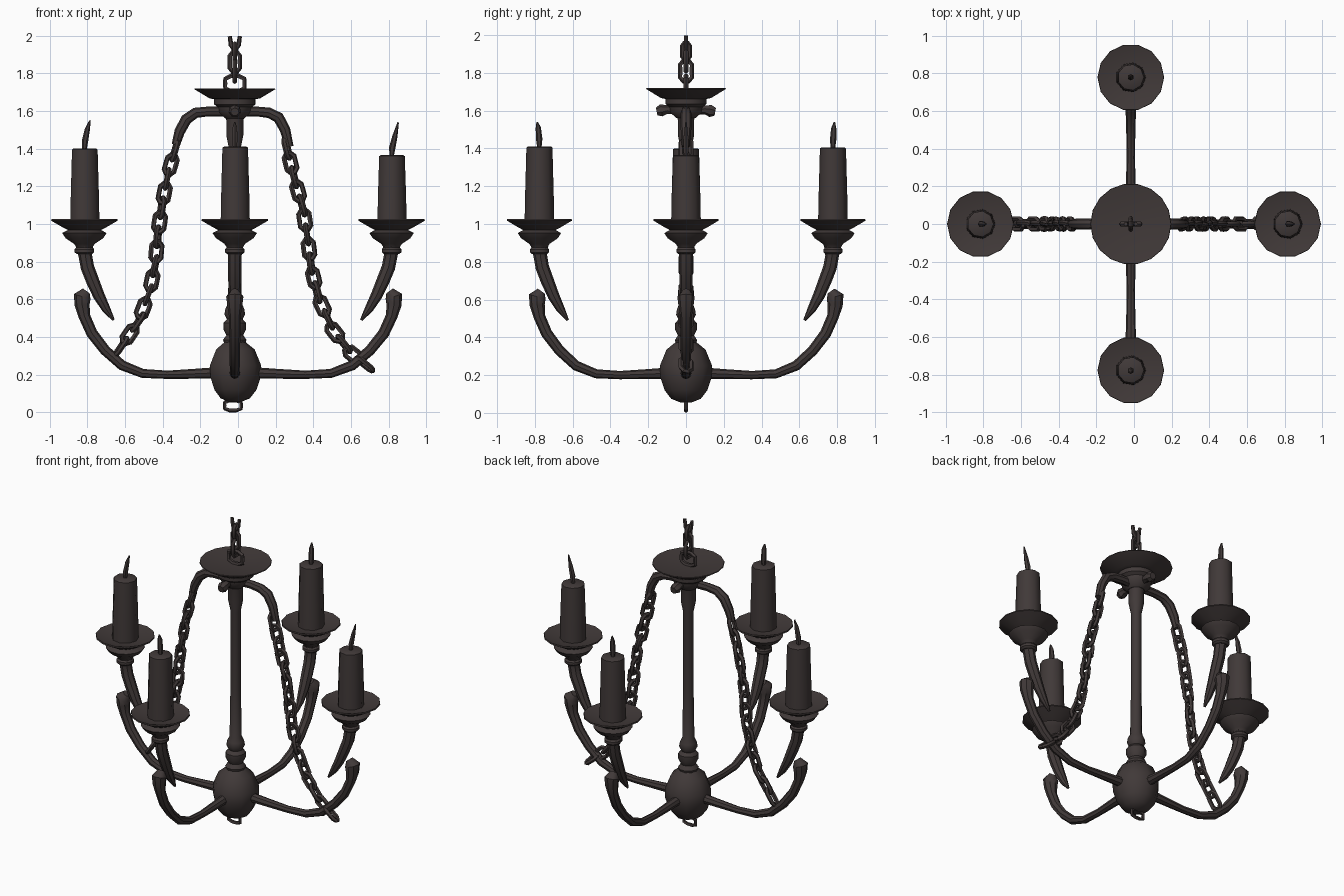
import bpy, bmesh, random
from math import cos, sin, pi
from mathutils import Vector

if "Cube" in bpy.data.objects:
    bpy.data.objects.remove(bpy.data.objects["Cube"])
random.seed(4)

iron = bpy.data.materials.new("dark_iron")
iron.use_nodes = True
colour = (0.052, 0.041, 0.040, 1)
iron.diffuse_color = colour
iron.node_tree.nodes["Principled BSDF"].inputs["Base Color"].default_value = colour

X, Y, Z = Vector((1, 0, 0)), Vector((0, 1, 0)), Vector((0, 0, 1))
AXIS = Vector((-0.017, 0, 0))


def finish(bm, name):
    bmesh.ops.recalc_face_normals(bm, faces=bm.faces)
    mesh = bpy.data.meshes.new(name)
    bm.to_mesh(mesh)
    bm.free()
    mesh.materials.append(iron)
    obj = bpy.data.objects.new(name, mesh)
    bpy.context.collection.objects.link(obj)
    bpy.ops.object.select_all(action="DESELECT")
    bpy.context.view_layer.objects.active = obj
    obj.select_set(True)
    bpy.ops.object.shade_smooth_by_angle(angle=0.7)


def skin(bm, rings, closed=False):
    """Bridge successive rings of vertices, capping open ends."""
    n = len(rings[0])
    last = len(rings) if closed else len(rings) - 1
    for i in range(last):
        a, b = rings[i], rings[(i + 1) % len(rings)]
        for k in range(n):
            bm.faces.new((a[k], a[(k + 1) % n], b[(k + 1) % n], b[k]))
    if not closed:
        bm.faces.new(rings[0])
        bm.faces.new(rings[-1])


def lathe(name, profile, centre, sides):
    bm = bmesh.new()
    rings = [[bm.verts.new(centre + Vector((r * cos(2 * pi * k / sides),
                                            r * sin(2 * pi * k / sides), z)))
              for k in range(sides)] for r, z in profile]
    skin(bm, rings)
    finish(bm, name)


def sweep(bm, points, radii, normal, sides=8, closed=False):
    """Tube along a planar path whose plane has the given normal."""
    rings, n = [], len(points)
    for i, p in enumerate(points):
        before = points[i - 1] if closed or i else p
        after = points[(i + 1) % n] if closed or i < n - 1 else p
        side = (after - before).normalized().cross(normal)
        rings.append([bm.verts.new(p + radii[i] * (side * cos(2 * pi * k / sides)
                                                   + normal * sin(2 * pi * k / sides)))
                      for k in range(sides)])
    skin(bm, rings, closed)


def tube(name, points, radii, normal, sides=8):
    bm = bmesh.new()
    sweep(bm, points, radii, normal, sides)
    finish(bm, name)


def link(bm, centre, along, across, length, width, thick):
    """Oval chain link, half length and half width to the wire centre."""
    points = []
    for k in range(10):
        a = 2 * pi * (k + 0.5) / 10
        bulge = max(-1, min(1, 1.25 * sin(a)))
        points.append(centre + along * length * cos(a) + across * width * bulge)
    sweep(bm, points, [thick] * 10, along.cross(across).normalized(), 5, True)


def along_path(points, step):
    """Evenly spaced positions and directions along a polyline."""
    out, carry = [], 0
    for a, b in zip(points, points[1:]):
        d = b - a
        while carry < d.length:
            out.append((a + d.normalized() * carry, d.normalized()))
            carry += step
        carry -= d.length
    return out


# Central ball, collars, rod and hub
lathe("ball_hub", [(0.03, 0.055), (0.08, 0.075), (0.115, 0.12), (0.138, 0.19), (0.14, 0.25),
                   (0.105, 0.335), (0.055, 0.375)], AXIS, 9)
lathe("centre_rod", [(0.055, 0.36), (0.062, 0.385), (0.045, 0.41), (0.06, 0.44), (0.06, 0.475),
                     (0.042, 0.495), (0.055, 0.52), (0.05, 0.55), (0.036, 0.58), (0.031, 0.9),
                     (0.031, 1.4), (0.045, 1.47), (0.045, 1.55), (0.06, 1.6)], AXIS, 10)
lathe("top_plate", [(0.05, 1.56), (0.085, 1.59), (0.09, 1.62), (0.11, 1.635), (0.11, 1.662),
                    (0.135, 1.667), (0.215, 1.715), (0.213, 1.72), (0.12, 1.705),
                    (0.02, 1.702)], AXIS, 18)

# Arms: direction, reach, candle top height, wick tip height, wick lean
arms = {"left": (X, 0.832, 1.365, 1.54, 0.035),
        "right": (-X, 0.798, 1.40, 1.55, -0.03),
        "front": (-Y, 0.776, 1.41, 1.54, 0.012),
        "back": (Y, 0.778, 1.405, 1.54, 0.008)}
arm_path = [(0.1, 0.21, 0.03), (0.22, 0.205, 0.026), (0.36, 0.2, 0.022), (0.49, 0.207, 0.024),
            (0.6, 0.25, 0.027), (0.69, 0.33, 0.028), (0.76, 0.42, 0.03), (0.8, 0.51, 0.031),
            (0.812, 0.57, 0.04), (0.812, 0.615, 0.046), (0.79, 0.645, 0.022)]
stem_path = [(0.798, 0.88, 0.045), (0.795, 0.83, 0.036), (0.784, 0.77, 0.036), (0.757, 0.7, 0.035),
             (0.723, 0.62, 0.031), (0.685, 0.55, 0.023), (0.645, 0.49, 0.007)]
cup = [(0.04, 0.84), (0.052, 0.85), (0.052, 0.866), (0.043, 0.876), (0.055, 0.895), (0.1, 0.925),
       (0.118, 0.952), (0.088, 0.968), (0.115, 0.982), (0.177, 1.018), (0.175, 1.026),
       (0.1, 1.006), (0.02, 1.005)]
for side, (out, reach, top, tip, lean) in arms.items():
    normal = out.cross(Z)
    for part, path in (("arm", arm_path), ("stem_spur", stem_path)):
        tube(f"{side}_{part}", [AXIS + out * (r * reach / 0.8) + Z * z for r, z, w in path],
             [w for r, z, w in path], normal)
    base = AXIS + out * reach
    lathe(f"{side}_candle_cup", cup, base, 14)
    lathe(f"{side}_candle", [(0.08, 1.0), (0.077, 1.15), (0.07, top - 0.005), (0.062, top)], base, 9)
    wick = [base + Z * (top - 0.01), base + out * lean * 0.1 + Z * (top + 0.04),
            base + out * lean * 0.5 + Z * (top + 0.1), base + out * lean + Z * tip]
    tube(f"{side}_wick", wick, [0.011, 0.017, 0.014, 0.004], normal, 6)

# Stub hooks at the front and back of the hub
for side, out in (("front", -Y), ("back", Y)):
    stub = [AXIS + out * r + Z * z for r, z in ((0.03, 1.6), (0.1, 1.605), (0.13, 1.6), (0.155, 1.595))]
    tube(f"{side}_stub", stub, [0.024, 0.024, 0.034, 0.022], X, 7)

# Bent side hooks, each carrying a hanging chain
hooks = {"right": [(-0.03, 1.595), (-0.16, 1.597), (-0.225, 1.59), (-0.275, 1.555), (-0.31, 1.49),
                   (-0.33, 1.42)],
         "left": [(0, 1.595), (0.1, 1.597), (0.165, 1.59), (0.215, 1.565), (0.25, 1.5),
                  (0.273, 1.41)]}
chains = {"right": [(-0.335, 1.39), (-0.37, 1.27), (-0.4, 1.12), (-0.425, 0.95), (-0.44, 0.78),
                    (-0.47, 0.64), (-0.53, 0.48), (-0.64, 0.32)],
          "left": [(0.26, 1.4), (0.3, 1.24), (0.345, 1.08), (0.37, 0.92), (0.39, 0.76),
                   (0.43, 0.6), (0.51, 0.43), (0.6, 0.315), (0.73, 0.21)]}
for side in hooks:
    tube(f"{side}_hook", [Vector((x, 0, z)) for x, z in hooks[side]],
         [0.027, 0.026, 0.028, 0.03, 0.028, 0.022], Y)
    bm = bmesh.new()
    path = [Vector((x, 0, z)) for x, z in chains[side]]
    for i, (p, d) in enumerate(along_path(path, 0.078)):
        flat = d.cross(Y)
        across = (flat if i % 2 else Y) + 0.35 * random.uniform(-1, 1) * (Y if i % 2 else flat)
        link(bm, p, d, across.normalized(), 0.056, 0.028, 0.0135)
    finish(bm, f"{side}_chain")

# Hanging chain on top, ending in an open link
bm = bmesh.new()
for z, across, length, width in ((1.745, X, 0.042, 0.05), (1.81, Y, 0.058, 0.03),
                                 (1.86, X, 0.055, 0.026), (1.915, Y, 0.045, 0.02)):
    link(bm, AXIS + Z * z, Z, across, length, width, 0.013)
prongs = [(-0.027, 1.997), (-0.02, 1.95), (0, 1.915), (0.02, 1.95), (0.027, 1.997)]
sweep(bm, [AXIS + X * x + Z * z for x, z in prongs], [0.011, 0.013, 0.014, 0.013, 0.011], Y, 6)
finish(bm, "ceiling_chain")

# Small ring under the ball
bm = bmesh.new()
link(bm, AXIS + X * -0.01 + Z * 0.037, Z, X, 0.027, 0.043, 0.011)
finish(bm, "bottom_ring")
